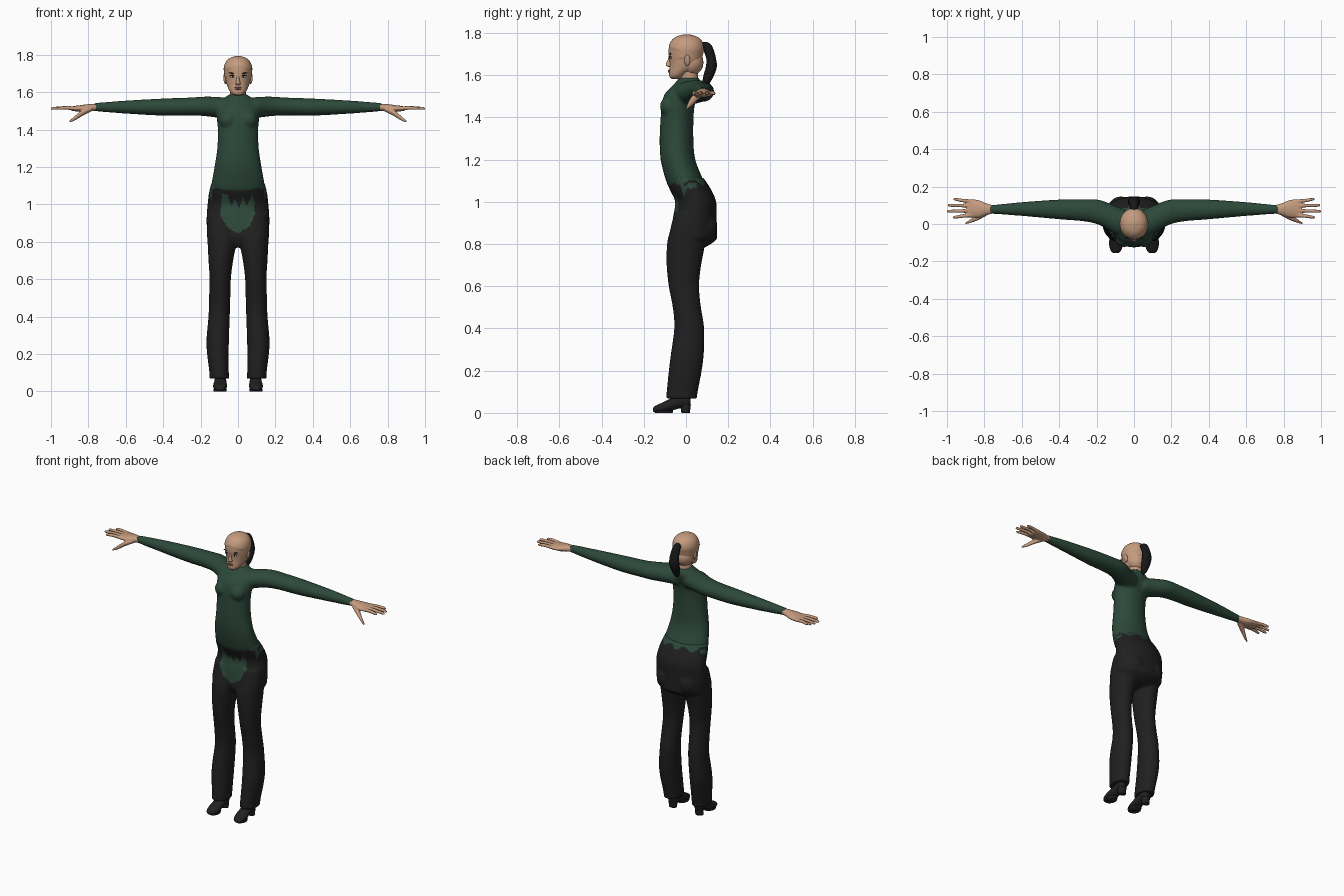
import bpy, bmesh, math
from mathutils import Vector, Matrix
from mathutils.bvhtree import BVHTree

if "Cube" in bpy.data.objects:
    bpy.data.objects.remove(bpy.data.objects["Cube"])


def material(name, *rgb):
    m = bpy.data.materials.new(name)
    m.use_nodes = True
    m.diffuse_color = (*rgb, 1)
    m.node_tree.nodes["Principled BSDF"].inputs["Base Color"].default_value = (*rgb, 1)
    return m


GREEN = material("dark green knit", .026, .066, .043)
BLACK = material("black cloth", .014, .014, .014)
SKIN = material("skin", .56, .33, .21)
HAIR = material("black hair", .009, .009, .01)
LEATHER = material("shoe leather", .016, .015, .016)
LIP = material("lips", .36, .14, .10)
WHITE = material("eye white", .6, .57, .53)


def spline(keys, steps):
    """Catmull-Rom samples through the key rings."""
    k = [Vector(v) for v in keys]
    out = []
    for i in range(len(k) - 1):
        a, b, c, d = k[max(i - 1, 0)], k[i], k[i + 1], k[min(i + 2, len(k) - 1)]
        for j in range(steps):
            t = j / steps
            out.append(b + (c - a) * (t / 2) + (a * 2 - b * 5 + c * 4 - d) * (t * t / 2)
                       + (b * 3 - a - c * 3 + d) * (t ** 3 / 2))
    return out + [k[-1]]


def loft(bm, axis, keys, n=24, steps=4, side=1):
    """Closed tube of elliptical rings; each key is position, two centres, two radii."""
    rings = []
    for t, a, b, ra, rb in spline(keys, steps):
        ring = []
        for i in range(n):
            u = a + ra * math.cos(math.tau * i / n)
            v = b + rb * math.sin(math.tau * i / n)
            p = {"x": (t, u, v), "y": (u, t, v), "z": (u, v, t)}[axis]
            ring.append(bm.verts.new((p[0] * side, p[1], p[2])))
        rings.append(ring)
    for r, q in zip(rings, rings[1:]):
        for i in range(n):
            bm.faces.new((r[i], r[(i + 1) % n], q[(i + 1) % n], q[i]))
    bm.faces.new(rings[0])
    bm.faces.new(rings[-1])


def ball(bm, centre, size, tilt=0.0):
    mat = Matrix.Translation(centre) @ Matrix.Rotation(tilt, 4, "Y") @ Matrix.Diagonal((*size, 1))
    bmesh.ops.create_uvsphere(bm, u_segments=16, v_segments=10, radius=1, matrix=mat)


def finish(name, bm, mats, voxel=0, smooth=4):
    """Turn a bmesh into an object, optionally fusing its volumes."""
    bmesh.ops.recalc_face_normals(bm, faces=bm.faces)
    me = bpy.data.meshes.new(name)
    bm.to_mesh(me)
    bm.free()
    ob = bpy.data.objects.new(name, me)
    bpy.context.collection.objects.link(ob)
    if voxel:
        r = ob.modifiers.new("fuse", "REMESH")
        r.mode, r.voxel_size = "VOXEL", voxel
        s = ob.modifiers.new("soften", "SMOOTH")
        s.iterations = smooth
        ev = ob.evaluated_get(bpy.context.evaluated_depsgraph_get())
        baked = bpy.data.meshes.new_from_object(ev)
        ob.modifiers.clear()
        ob.data = baked
        baked.name = name
    ob.data.materials.clear()
    for m in mats:
        ob.data.materials.append(m)
    for p in ob.data.polygons:
        p.use_smooth = True
    return ob


def inside(x, z, outline):
    hit = False
    for (x1, z1), (x2, z2) in zip(outline, outline[1:] + outline[:1]):
        if (z1 > z) != (z2 > z) and x < x1 + (z - z1) * (x2 - x1) / (z2 - z1):
            hit = not hit
    return hit


# Sweater: torso, bust and sleeves fused together
bm = bmesh.new()
loft(bm, "z", [(1.06, 0, .01, .138, .085), (1.1, 0, -.006, .143, .089), (1.2, 0, -.038, .126, .082),
               (1.3, 0, -.045, .111, .08), (1.4, 0, -.042, .108, .078), (1.46, 0, -.036, .114, .078),
               (1.51, 0, -.02, .115, .082), (1.55, 0, .005, .095, .07), (1.572, 0, .012, .068, .056),
               (1.588, 0, .014, .05, .048)], 32)
for s in (-1, 1):
    ball(bm, (s * .052, -.078, 1.452), (.05, .046, .05))
    loft(bm, "x", [(.03, 0, 1.51, .07, .055), (.1, .022, 1.518, .075, .056), (.18, .06, 1.524, .068, .052),
                   (.26, .073, 1.523, .06, .048), (.4, .078, 1.52, .053, .046), (.6, .08, 1.52, .037, .035),
                   (.755, .078, 1.52, .024, .023), (.77, .078, 1.52, .024, .023)], side=s)
finish("sweater", bm, [GREEN], .008)

# Trousers: hips and legs fused together
bm = bmesh.new()
loft(bm, "z", [(1.115, 0, -.008, .143, .09), (1.06, 0, .02, .156, .098), (1.0, 0, .046, .163, .097),
               (.93, 0, .042, .168, .103), (.86, 0, .04, .166, .107), (.82, 0, .038, .155, .105),
               (.785, 0, .02, .11, .07), (.77, 0, 0, .06, .04)], 32)
for s in (-1, 1):
    ball(bm, (s * .07, .07, .88), (.075, .078, .085))
    loft(bm, "z", [(.95, .085, .02, .075, .075), (.86, .087, .005, .08, .082), (.8, .085, 0, .078, .09),
                   (.7, .092, -.01, .066, .082), (.6, .095, -.01, .057, .072), (.5, .098, .004, .057, .067),
                   (.4, .101, .015, .057, .071), (.25, .109, .003, .06, .079), (.1, .101, -.018, .052, .074),
                   (.068, .101, -.02, .054, .072)], side=s)
pants = finish("trousers", bm, [BLACK, GREEN], .007)

# Sweater hem showing over the waistband and through the front
TAIL = [(-.085, 1.06), (-.095, .94), (-.055, .875), (0, .845), (.06, .88), (.092, .95), (.08, 1.06),
        (.045, .99), (.03, 1.04), (.005, .98), (-.015, 1.03), (-.035, .99), (-.055, 1.05)]
SIDE_TEAR = [(-.03, 1.09), (-.01, 1.02), (.01, 1.09), (.05, 1.09), (.05, 1.07), (.02, 1.06)]
for p in pants.data.polygons:
    x, y, z = p.center
    hem = 1.092 + .012 * math.sin(7 * math.atan2(y, x))
    front = p.normal.y < -.1 and inside(x, z, TAIL)
    torn = abs(x) > .09 and inside(y, z, SIDE_TEAR)
    p.material_index = int(z > hem or front or torn)

# Head and hair, coloured by the hairline
bm = bmesh.new()
loft(bm, "z", [(1.583, 0, -.052, .016, .016), (1.592, 0, -.046, .034, .032), (1.61, 0, -.034, .047, .046),
               (1.635, 0, -.016, .058, .062), (1.665, 0, -.005, .066, .073), (1.7, 0, -.002, .071, .08),
               (1.73, 0, .001, .073, .082), (1.76, 0, .003, .063, .071), (1.78, 0, .003, .042, .048),
               (1.79, 0, .003, .012, .014)], 48, 6)
ball(bm, (0, .02, 1.66), (.06, .06, .06))


def is_hair(c):
    if c.z > 1.738 - 4 * c.x * c.x:
        return True
    return c.y > (-.03 if c.z > 1.685 else .012) and c.z > 1.625 - .4 * max(c.y, 0)


bmesh.ops.recalc_face_normals(bm, faces=bm.faces)
hairy = {v for f in bm.faces if is_hair(f.calc_center_median()) for v in f.verts}
for f in bm.faces:
    f.material_index = int(is_hair(f.calc_center_median()))
for v in hairy:
    v.co += v.normal * .003
surface = BVHTree.FromBMesh(bm)
finish("head", bm, [SKIN, HAIR])


def on_face(x, z, lift=0.0):
    hit = surface.ray_cast(Vector((x, -1, z)), Vector((0, 1, 0)))[0]
    return Vector((x, hit.y - lift, z))


# Neck, nose and ears
bm = bmesh.new()
loft(bm, "z", [(1.55, 0, .018, .05, .05), (1.59, 0, .014, .042, .043), (1.65, 0, .01, .043, .046)])
finish("neck", bm, [SKIN])
bm = bmesh.new()
nose_y = on_face(0, 1.65).y
loft(bm, "z", [(1.638, 0, nose_y, .008, .004), (1.645, 0, nose_y, .014, .017), (1.655, 0, nose_y, .011, .017),
               (1.675, 0, nose_y, .007, .008), (1.695, 0, nose_y, .006, .004)], 16)
finish("nose", bm, [SKIN])
bm = bmesh.new()
for s in (-1, 1):
    ball(bm, (s * .07, .006, 1.67), (.008, .014, .027), s * .15)
finish("ears", bm, [SKIN])

# Eyes, brows and mouth
features = [("eyes", WHITE, .029, 1.683, (.014, .004, .0055), 0),
            ("irises", HAIR, .029, 1.683, (.006, .0055, .0055), 0),
            ("eyelids", HAIR, .029, 1.689, (.016, .005, .002), .05),
            ("eyebrows", HAIR, .031, 1.701, (.02, .004, .0032), -.16)]
for name, mat, x, z, size, tilt in features:
    bm = bmesh.new()
    for s in (-1, 1):
        ball(bm, on_face(s * x, z), size, s * tilt)
    finish(name, bm, [mat])
bm = bmesh.new()
ball(bm, on_face(0, 1.624), (.019, .006, .0035))
ball(bm, on_face(0, 1.617), (.016, .007, .0045))
finish("lips", bm, [LIP])

# Ponytail with its tie
bm = bmesh.new()
loft(bm, "z", [(1.757, 0, .088, .01, .012), (1.745, 0, .093, .02, .026), (1.72, 0, .106, .025, .025),
               (1.68, 0, .119, .03, .023), (1.64, 0, .12, .032, .026), (1.6, 0, .108, .028, .025),
               (1.565, 0, .096, .018, .018), (1.545, 0, .09, .005, .006)], 20)
ball(bm, (0, .08, 1.738), (.022, .02, .02))
finish("ponytail", bm, [HAIR])

# Hands: palm, four fingers and thumb
FINGERS = [(.048, .036, .97), (.072, .068, 1.0), (.097, .1, .995), (.12, .132, .965)]
for s, name in ((1, "left_hand"), (-1, "right_hand")):
    bm = bmesh.new()
    loft(bm, "x", [(.75, .078, 1.52, .021, .018), (.79, .079, 1.517, .032, .02), (.83, .081, 1.513, .046, .019),
                   (.875, .084, 1.512, .049, .014), (.895, .084, 1.512, .042, .009)], side=s)
    for base, tip, end in FINGERS:
        loft(bm, "x", [(.86, base, 1.512, .011, .011), (.92, (base + tip) / 2, 1.516, .0095, .01),
                       (end - .012, tip, 1.513, .008, .008), (end, tip, 1.512, .004, .004)], 12, side=s)
    loft(bm, "x", [(.785, .066, 1.51, .02, .014), (.83, .04, 1.49, .018, .016), (.87, .018, 1.462, .011, .013),
                   (.9, .004, 1.443, .005, .006)], 14, side=s)
    finish(name, bm, [SKIN], .004, 2)

# Shoes with raised heels
for s, name in ((1, "left_shoe"), (-1, "right_shoe")):
    bm = bmesh.new()
    loft(bm, "y", [(-.156, .097, .014, .012, .008), (-.145, .097, .018, .026, .016), (-.11, .096, .026, .037, .024),
                   (-.07, .095, .04, .035, .03), (-.03, .094, .055, .031, .034), (.005, .094, .06, .03, .04),
                   (.022, .094, .06, .018, .03)], side=s)
    loft(bm, "z", [(0, .094, -.002, .025, .02), (.04, .094, -.002, .028, .025)], 20, side=s)
    loft(bm, "z", [(0, .096, -.105, .034, .042), (.012, .096, -.105, .036, .045)], 20, side=s)
    finish(name, bm, [LEATHER])
bpy.ops.object.select_all(action="DESELECT")
